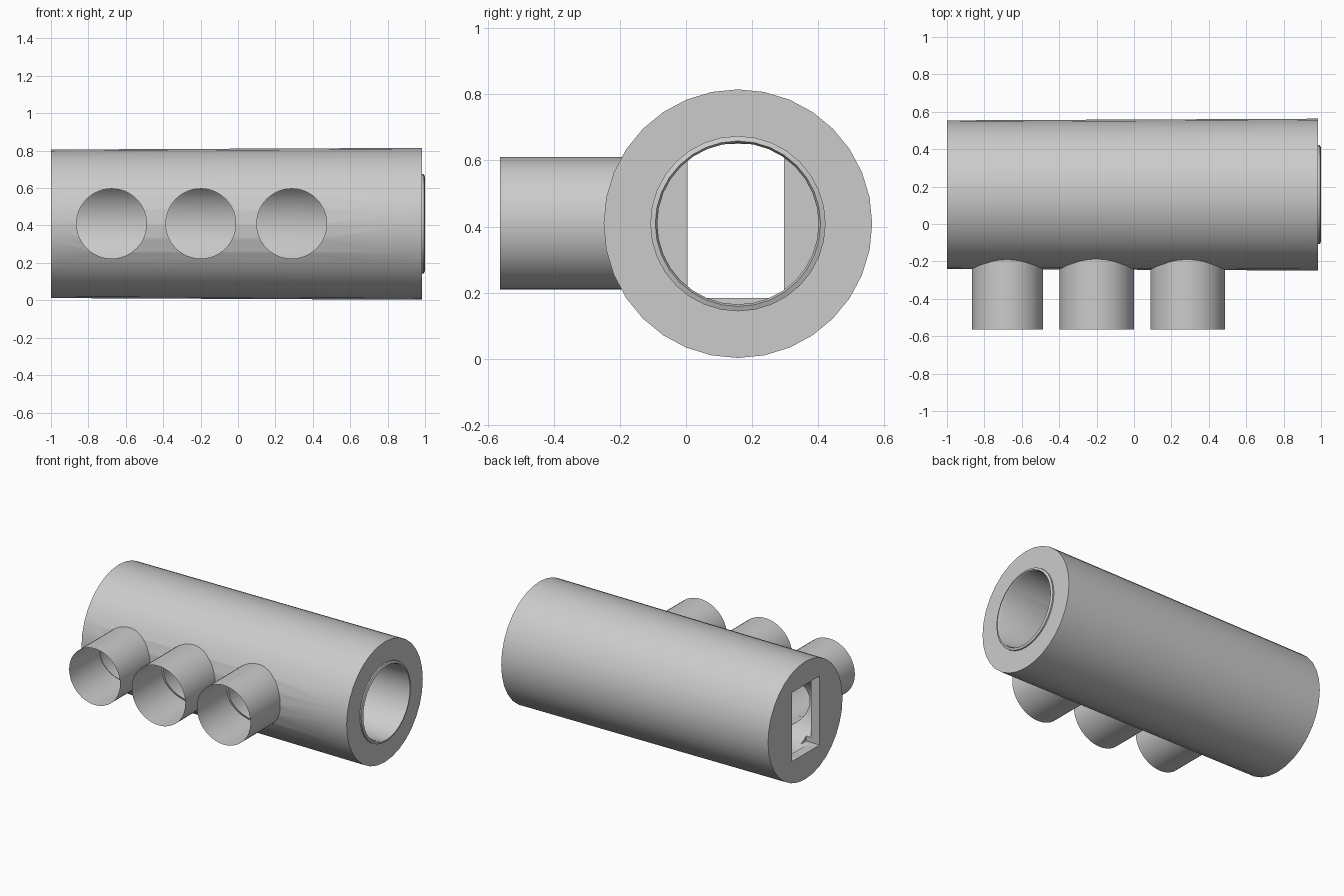
import bpy, bmesh, math
from mathutils import Matrix, Vector

cube = bpy.data.objects.get("Cube")
if cube:
    bpy.data.objects.remove(cube, do_unlink=True)

CY, CZ = 0.157, 0.409   # main tube axis
PORT_Z = 0.41

grey = bpy.data.materials.new("plain grey")
grey.use_nodes = True
grey.diffuse_color = (0.6, 0.6, 0.6, 1)
grey.node_tree.nodes["Principled BSDF"].inputs["Base Color"].default_value = (0.6, 0.6, 0.6, 1)


def make(name, bm):
    bmesh.ops.recalc_face_normals(bm, faces=bm.faces)
    mesh = bpy.data.meshes.new(name)
    bm.to_mesh(mesh)
    bm.free()
    mesh.materials.append(grey)
    obj = bpy.data.objects.new(name, mesh)
    bpy.context.collection.objects.link(obj)
    return obj


def lathe(name, profile, sides):
    """Revolve (x, radius) points around the tube axis."""
    bm = bmesh.new()
    verts = [bm.verts.new((x, CY, CZ + r)) for x, r in profile]
    edges = [bm.edges.new(pair) for pair in zip(verts, verts[1:])]
    bmesh.ops.spin(bm, geom=verts + edges, cent=(0, CY, CZ), axis=(1, 0, 0),
                   angle=math.tau, steps=sides)
    bmesh.ops.remove_doubles(bm, verts=bm.verts, dist=0.0005)
    return make(name, bm)


def pipe(name, x, radius, y0, y1, capped, sides=48):
    """Straight cylinder along y."""
    bm = bmesh.new()
    place = Matrix.Translation((x, (y0 + y1) / 2, PORT_Z)) @ Matrix.Rotation(math.pi / 2, 4, 'X')
    bmesh.ops.create_cone(bm, cap_ends=capped, segments=sides, radius1=radius,
                          radius2=radius, depth=y1 - y0, matrix=place)
    return make(name, bm)


def box(name, low, high):
    bm = bmesh.new()
    low, high = Vector(low), Vector(high)
    bmesh.ops.create_cube(bm, size=1, matrix=Matrix.Translation((low + high) / 2)
                          @ Matrix.Diagonal((high - low).to_4d()))
    return make(name, bm)


def select(obj):
    bpy.ops.object.select_all(action='DESELECT')
    obj.select_set(True)
    bpy.context.view_layer.objects.active = obj


def smooth(obj):
    select(obj)
    bpy.ops.object.shade_smooth_by_angle(angle=math.radians(35))


def cut(obj, cutter):
    mod = obj.modifiers.new("cut", 'BOOLEAN')
    mod.operation = 'DIFFERENCE'
    mod.solver = 'EXACT'
    mod.object = cutter
    select(obj)
    bpy.ops.object.modifier_apply(modifier=mod.name)
    bpy.data.objects.remove(cutter, do_unlink=True)


# Thick main tube: closed left end, raised chamfered lip around the bore
body = lathe("main_tube", [
    (-1, 0), (-1, 0.397), (0.985, 0.406), (0.985, 0.265), (0.994, 0.265),
    (1, 0.25), (0.99, 0.244), (-0.935, 0.244), (-0.935, 0)], 32)

# Rectangular opening through the closed end
cut(body, box("slot_cutter", (-1.1, 0.005, 0.185), (-0.9, 0.297, 0.65)))

# Three thin side ports opening into the bore
ports = [("end_port", -0.676, 0.19), ("middle_port", -0.199, 0.2), ("lip_side_port", 0.287, 0.2)]
for name, x, radius in ports:
    cut(body, pipe("port_cutter", x, 0.187, -0.6, CY, True))
    smooth(pipe(name, x, radius, -0.563, -0.185, False))
smooth(body)
